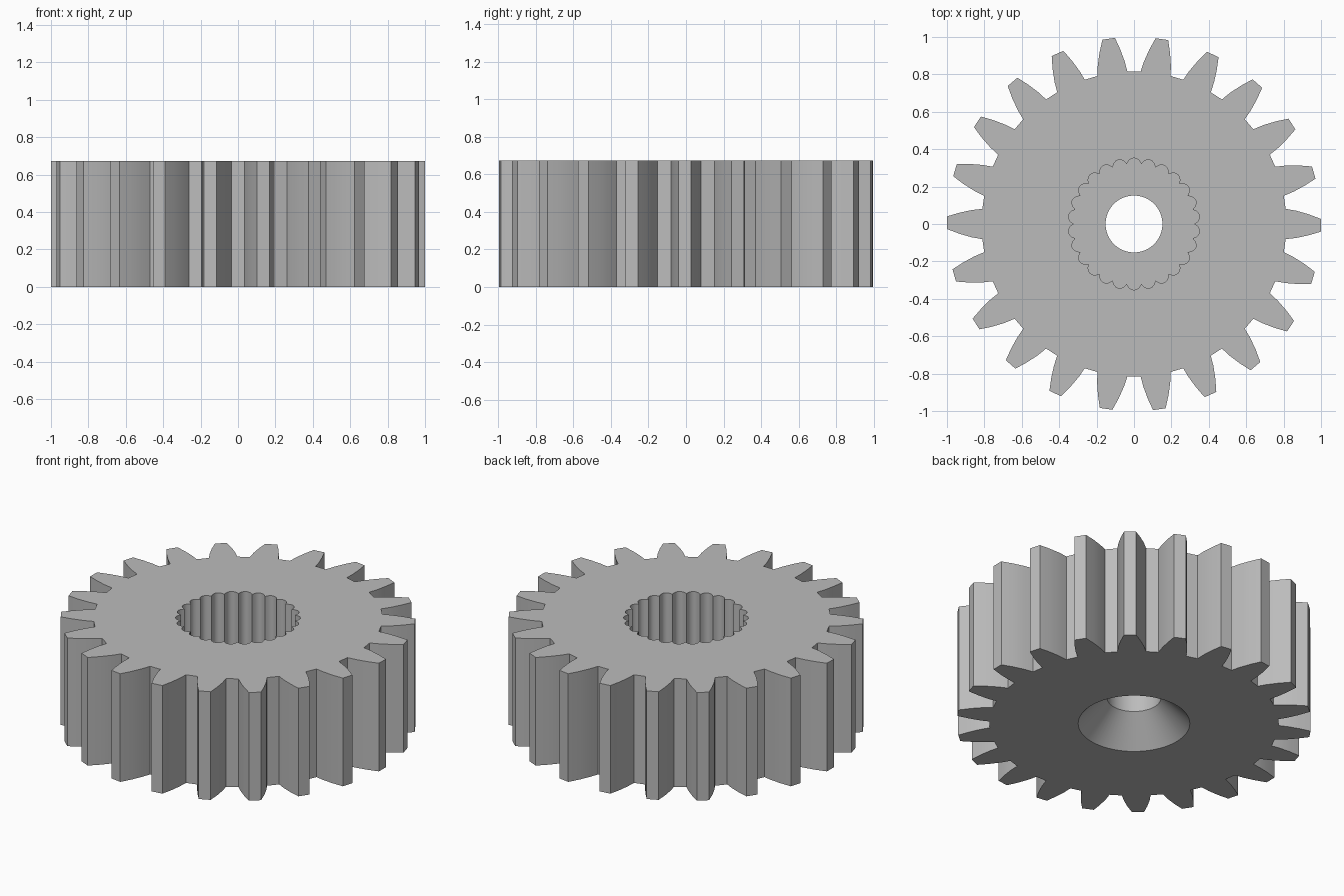
import bpy
import bmesh
from math import cos, sin, radians, pi

if "Cube" in bpy.data.objects:
    bpy.data.objects.remove(bpy.data.objects["Cube"], do_unlink=True)

HEIGHT, FLOOR, CONE = 0.673, 0.335, 0.166
TEETH, FLUTES = 22, 26


def polar(r, a):
    return r * cos(a), r * sin(a)


def gear_outline():
    # half width in degrees at each radius, root to tip
    flank = [(0.815, 5.7), (0.87, 4.8), (0.935, 3.45), (1.0, 1.95)]
    pts = []
    for i in range(TEETH):
        mid = 360 * i / TEETH
        side = lambda r, w: polar(r, radians(mid + w - 0.4 * (r - 0.815) / 0.185))
        pts += [side(r, -w) for r, w in flank]
        pts += [side(r, w) for r, w in reversed(flank)]
    return pts


def flute_outline(inner=0.323, outer=0.353, steps=6):
    pts = []
    for i in range(FLUTES):
        for s in range(steps):
            a = 2 * pi * (i + s / steps) / FLUTES
            pts.append(polar(inner + (outer - inner) * sin(pi * s / steps) ** 0.75, a))
    return pts


def circle(r, n=64):
    return [polar(r, 2 * pi * i / n) for i in range(n)]


bm = bmesh.new()


def ring(points, z):
    return [bm.verts.new((x, y, z)) for x, y in points]


def wall(a, b):
    n = len(a)
    for i in range(n):
        j = (i + 1) % n
        bm.faces.new((a[i], a[j], b[j], b[i]))


def annulus(outer, inner):
    edges = []
    for loop in (outer, inner):
        for i, v in enumerate(loop):
            w = loop[(i + 1) % len(loop)]
            edges.append(bm.edges.get((v, w)) or bm.edges.new((v, w)))
    bmesh.ops.triangle_fill(bm, edges=edges, use_beauty=True)


# toothed rim
teeth_low, teeth_high = ring(gear_outline(), 0), ring(gear_outline(), HEIGHT)
wall(teeth_low, teeth_high)

# fluted socket in the top
flute_low, flute_high = ring(flute_outline(), FLOOR), ring(flute_outline(), HEIGHT)
wall(flute_low, flute_high)

# through bore and countersink in the bottom
bore_high, bore_low = ring(circle(0.152), FLOOR), ring(circle(0.152), CONE)
sink = ring(circle(0.315), 0)
wall(bore_low, bore_high)
wall(sink, bore_low)

# flat faces: top, socket floor, bottom
annulus(teeth_high, flute_high)
annulus(flute_low, bore_high)
annulus(teeth_low, sink)

bmesh.ops.recalc_face_normals(bm, faces=bm.faces[:])
mesh = bpy.data.meshes.new("gear")
bm.to_mesh(mesh)
bm.free()
gear = bpy.data.objects.new("gear", mesh)
bpy.context.collection.objects.link(gear)

# plain grey
grey = bpy.data.materials.new("grey")
grey.use_nodes = True
color = (0.5, 0.5, 0.5, 1)
grey.diffuse_color = color
grey.node_tree.nodes["Principled BSDF"].inputs["Base Color"].default_value = color
mesh.materials.append(grey)

bpy.ops.object.select_all(action="DESELECT")
gear.select_set(True)
bpy.context.view_layer.objects.active = gear
bpy.ops.object.shade_smooth_by_angle(angle=radians(32))
